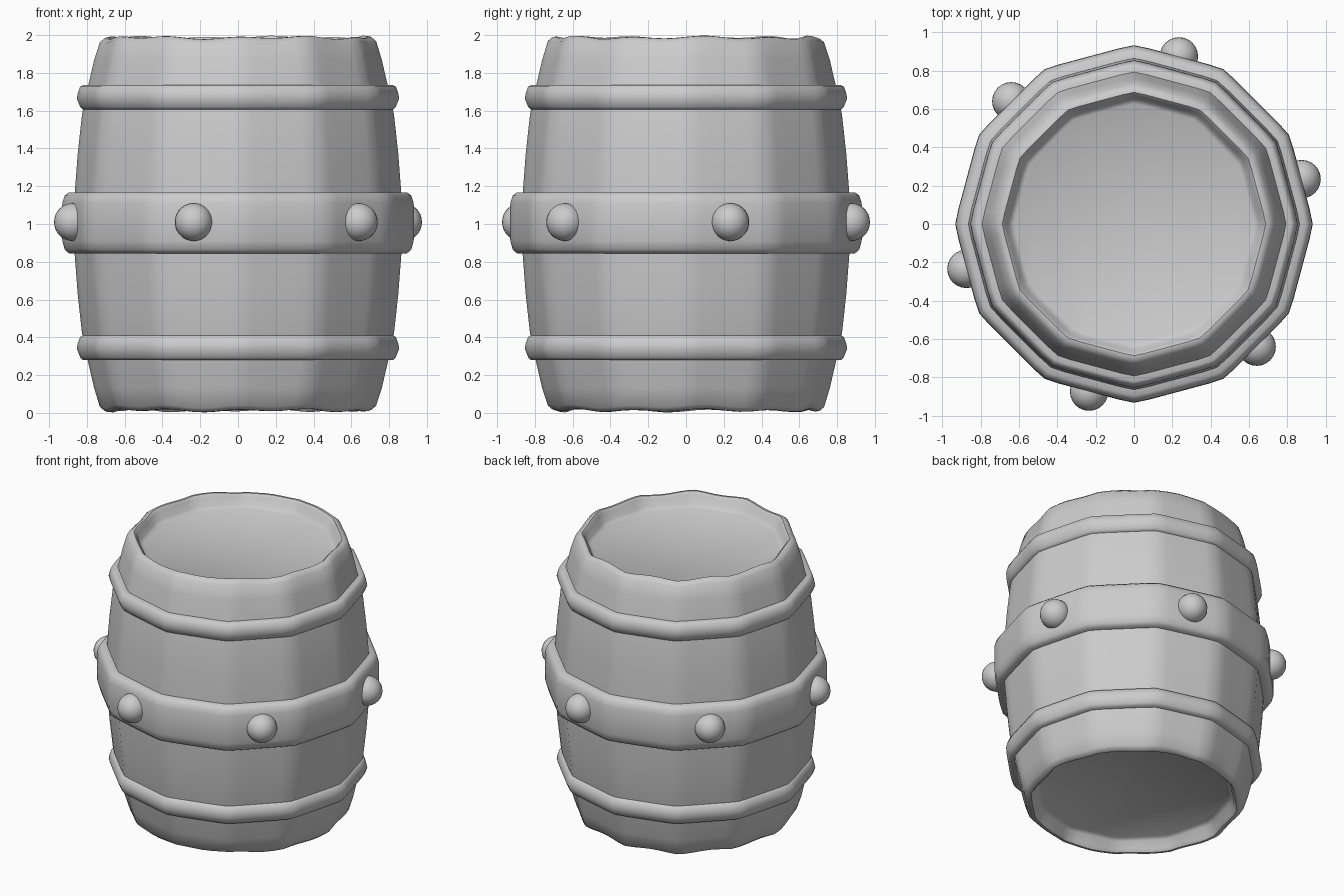
import bpy, bmesh
from math import cos, sin, pi, radians

if "Cube" in bpy.data.objects:
    bpy.data.objects.remove(bpy.data.objects["Cube"])

SEG = 72  # points around, following a softened 12-sided outline


def facet(a):
    """Radius factor of a 12-gon (corner at 0 deg) with softened corners."""
    local = (a % (pi / 6)) - pi / 12
    return min(cos(pi / 12) / cos(local), 0.995)


def finish(name, bm):
    bmesh.ops.recalc_face_normals(bm, faces=bm.faces)
    mesh = bpy.data.meshes.new(name)
    bm.to_mesh(mesh)
    bm.free()
    obj = bpy.data.objects.new(name, mesh)
    bpy.context.collection.objects.link(obj)
    bpy.ops.object.select_all(action='DESELECT')
    obj.select_set(True)
    bpy.context.view_layer.objects.active = obj
    bpy.ops.object.shade_smooth_by_angle(angle=radians(50))
    return obj


def lathe(name, profile, closed, wobble=0.0):
    """Spin an (r, z) profile; a closed one makes a hoop, an open one is capped."""
    bm = bmesh.new()
    rings = []
    for r, z in profile:
        ring = []
        for i in range(SEG):
            a = 2 * pi * i / SEG
            end = 1 if abs(z - 1) > 0.95 else 0
            dz = wobble * end * (sin(11 * a) + 0.6 * sin(5 * a + 1))
            f = r * facet(a)
            ring.append(bm.verts.new((f * cos(a), f * sin(a), min(max(z + dz, 0), 2))))
        rings.append(ring)
    pairs = list(zip(rings, rings[1:]))
    if closed:
        pairs.append((rings[-1], rings[0]))
    else:
        bm.faces.new(rings[0])
        bm.faces.new(rings[-1])
    for lo, hi in pairs:
        for i in range(SEG):
            j = (i + 1) % SEG
            bm.faces.new((lo[i], lo[j], hi[j], hi[i]))
    return finish(name, bm)


# Barrel body: half profile from recessed lid to belly, mirrored about z = 1
half = [(0.63, 0.10), (0.655, 0.085), (0.672, 0.03), (0.69, 0.012), (0.71, 0.014),
        (0.735, 0.035), (0.765, 0.13), (0.80, 0.28), (0.83, 0.42), (0.853, 0.63),
        (0.87, 0.85)]
lathe("barrel_body", half + [(0.875, 1.0)] + [(r, 2 - z) for r, z in reversed(half)],
      False, 0.006)

# Narrow hoops near both ends
for name, z in (("lower_hoop", 0.28), ("upper_hoop", 1.605)):
    lathe(name, [(0.77, z), (0.825, z), (0.84, z + 0.015), (0.858, z + 0.06),
                 (0.852, z + 0.09), (0.84, z + 0.122), (0.825, z + 0.13),
                 (0.77, z + 0.13)], True)

# Wide middle hoop
lathe("middle_hoop", [(0.84, 0.845), (0.90, 0.845), (0.922, 0.865), (0.935, 0.91),
                      (0.937, 1.01), (0.935, 1.11), (0.922, 1.15), (0.90, 1.168),
                      (0.84, 1.168)], True)

# Round studs on every second facet of the middle hoop
for k in range(6):
    a = radians(15 + 60 * k)
    bm = bmesh.new()
    bmesh.ops.create_uvsphere(bm, u_segments=24, v_segments=14, radius=0.1)
    stud = finish(f"stud_{k + 1}", bm)
    stud.location = (0.905 * cos(a), 0.905 * sin(a), 1.01)
